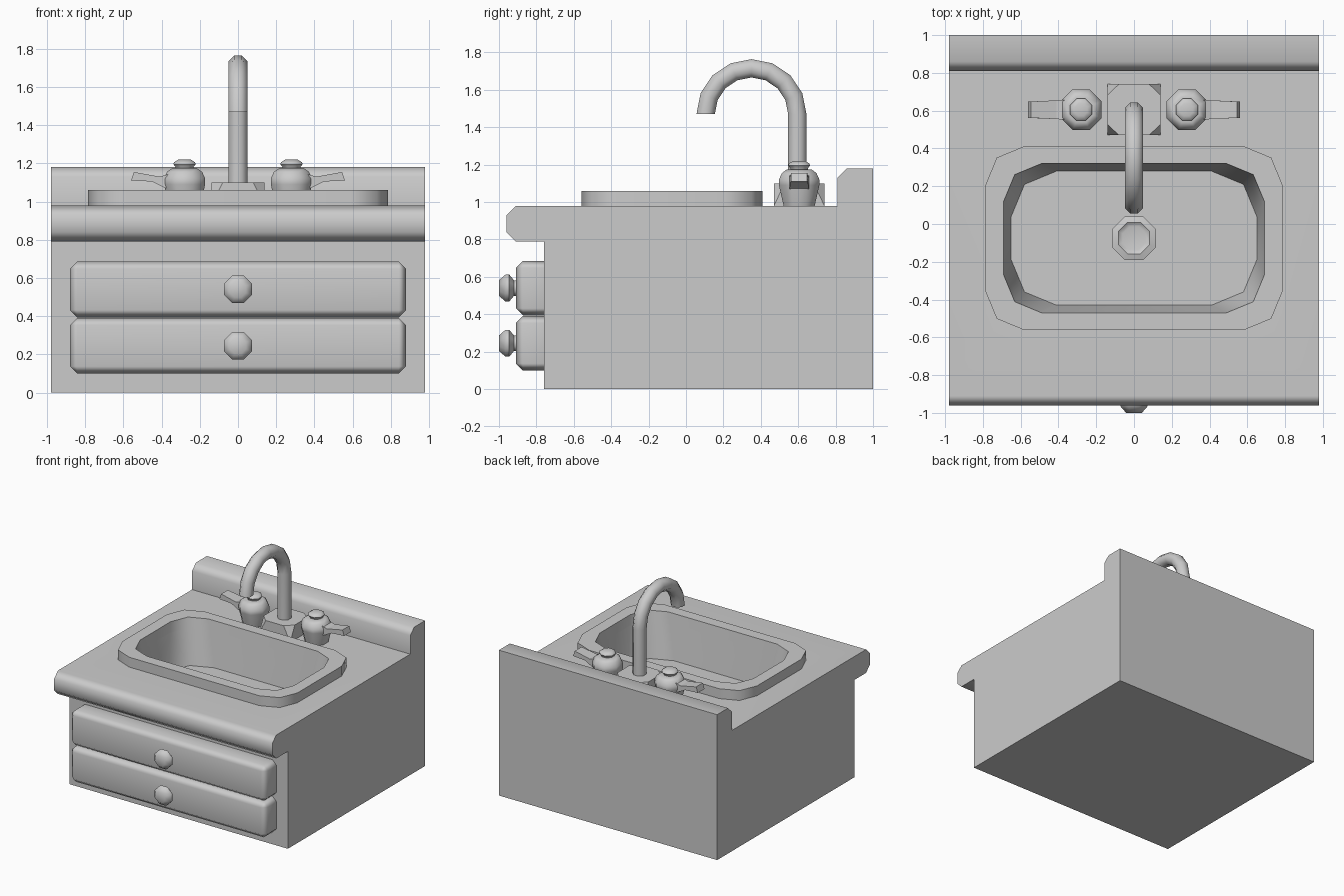
import bpy, bmesh, math
from mathutils import Vector

if "Cube" in bpy.data.objects:
    bpy.data.objects.remove(bpy.data.objects["Cube"])


def finish(name, bm):
    bmesh.ops.recalc_face_normals(bm, faces=bm.faces)
    me = bpy.data.meshes.new(name)
    bm.to_mesh(me)
    bm.free()
    ob = bpy.data.objects.new(name, me)
    bpy.context.collection.objects.link(ob)
    return ob


def smooth(ob, angle=50):
    ob.data.shade_smooth()
    ob.data.set_sharp_from_angle(angle=math.radians(angle))
    mod = ob.modifiers.new("weighted", 'WEIGHTED_NORMAL')
    mod.keep_sharp = True
    return ob


def loft(name, rings, cap_start=True, cap_end=True):
    """Skin a list of equal-length point rings."""
    bm = bmesh.new()
    vr = [[bm.verts.new(p) for p in r] for r in rings]
    n = len(vr[0])
    for a, b in zip(vr, vr[1:]):
        for i in range(n):
            j = (i + 1) % n
            bm.faces.new((a[i], a[j], b[j], b[i]))
    if cap_start:
        bm.faces.new(vr[0])
    if cap_end:
        bm.faces.new(vr[-1])
    bmesh.ops.remove_doubles(bm, verts=bm.verts, dist=1e-5)
    return finish(name, bm)


def rounded(hx, y0, y1, r, z, seg=2):
    """Rounded rectangle ring."""
    pts = []
    for k, (sx, cy) in enumerate([(1, y1 - r), (-1, y1 - r), (-1, y0 + r), (1, y0 + r)]):
        for s in range(seg + 1):
            a = math.pi / 2 * (k + s / seg)
            pts.append((sx * (hx - r) + r * math.cos(a), cy + r * math.sin(a), z))
    return pts


def octagon(c, r, z):
    return [(c[0] + r * math.cos(math.pi / 8 + i * math.pi / 4),
             c[1] + r * math.sin(math.pi / 8 + i * math.pi / 4), z) for i in range(8)]


def lathe(name, c, profile, **kw):
    return smooth(loft(name, [octagon(c, r, z) for r, z in profile], **kw))


# Cabinet with rounded counter nose and backsplash
prof = [(1, 0), (-.76, 0), (-.76, .79), (-.91, .79), (-.96, .84), (-.96, .93), (-.91, .98),
        (.81, .98), (.81, 1.13), (.86, 1.18), (1, 1.18)]
cabinet = loft("cabinet", [[(x, y, z) for y, z in prof] for x in (-.98, .98)])

# Basin hollow cut into the cabinet
floor = rounded(.65, -.43, .28, .24, .70)
lip = rounded(.69, -.47, .32, .20, 1.06)


def mix(t):
    return [Vector(a).lerp(Vector(b), t) for a, b in zip(floor, lip)]


cutter = loft("basin_cutter", [floor, lip])
cutter.hide_render = True
mod = cabinet.modifiers.new("basin", 'BOOLEAN')
mod.operation = 'DIFFERENCE'
mod.solver = 'EXACT'
mod.object = cutter
bpy.context.view_layer.objects.active = cabinet
bpy.ops.object.modifier_apply(modifier="basin")
bpy.data.objects.remove(cutter)
smooth(cabinet)

# Raised basin rim
outer = [rounded(.785, -.56, .41, .20, z) for z in (.98, 1.06)]
smooth(loft("basin_rim", outer + [lip, mix(.28 / .36)], False, False))

# Drain
lathe("drain", (0, -.075), [(.125, .70), (.125, .715), (.09, .725), (.065, .705)], cap_start=False)

# Drawers and knobs
for i, z in enumerate((.245, .54)):
    bm = bmesh.new()
    bmesh.ops.create_cube(bm, size=1)
    for v in bm.verts:
        v.co = (v.co.x * 1.76, -.80 + v.co.y * .22, z + v.co.z * .292)
    bmesh.ops.bevel(bm, geom=bm.edges[:], offset=.038, segments=1, affect='EDGES')
    smooth(finish(f"drawer_{i + 1}", bm))
    knob = lathe(f"drawer_knob_{i + 1}", (0, 0),
                 [(.045, -.02), (.045, .01), (.078, .035), (.078, .055), (.045, .09)])
    knob.rotation_euler.x = math.pi / 2
    knob.location = (0, -.91, z)

# Faucet base: square foot, clipped corners on top
foot, top = [], []
for sx, sy in ((1, 1), (-1, 1), (-1, -1), (1, -1)):
    clip = [(.14, .08), (.08, .14)]
    for cx, cy in (clip if sx * sy > 0 else clip[::-1]):
        foot.append((sx * .14, .605 + sy * .135, .98))
        top.append((sx * cx, .605 + sy * cy * .965, 1.10))
loft("faucet_base", [foot, top])

# Gooseneck spout swept as an octagonal tube
path = [(.595, 1.08, 0)]
for i in range(9):
    a = math.pi * i / 8
    path.append((.35 + .245 * math.cos(a), 1.47 + .245 * math.sin(a), a))
rings = []
for y, z, a in path:
    rings.append([(px, y + py * math.cos(a), z + py * math.sin(a))
                  for px, py, _ in octagon((0, 0), .053, 0)])
smooth(loft("faucet_spout", rings))

# Tap handles with levers, one each side
for side, s in (("left", -1), ("right", 1)):
    c = (s * .28, .605)
    lathe(f"{side}_tap_body", c, [(.09, .98), (.117, 1.09), (.117, 1.12), (.10, 1.155), (.07, 1.175)])
    lathe(f"{side}_tap_cap", c, [(.05, 1.165), (.05, 1.18), (.063, 1.195), (.06, 1.205), (.035, 1.22)])
    lever = [(.32, 1.07), (.38, 1.07), (.45, 1.105), (.56, 1.11), (.545, 1.155), (.41, 1.13), (.34, 1.15)]
    loft(f"{side}_tap_lever",
         [[(s * x, .605 + d * (.055 - .012 * min(1, (x - .32) / .2)), z) for x, z in lever]
          for d in (-1, 1)])
